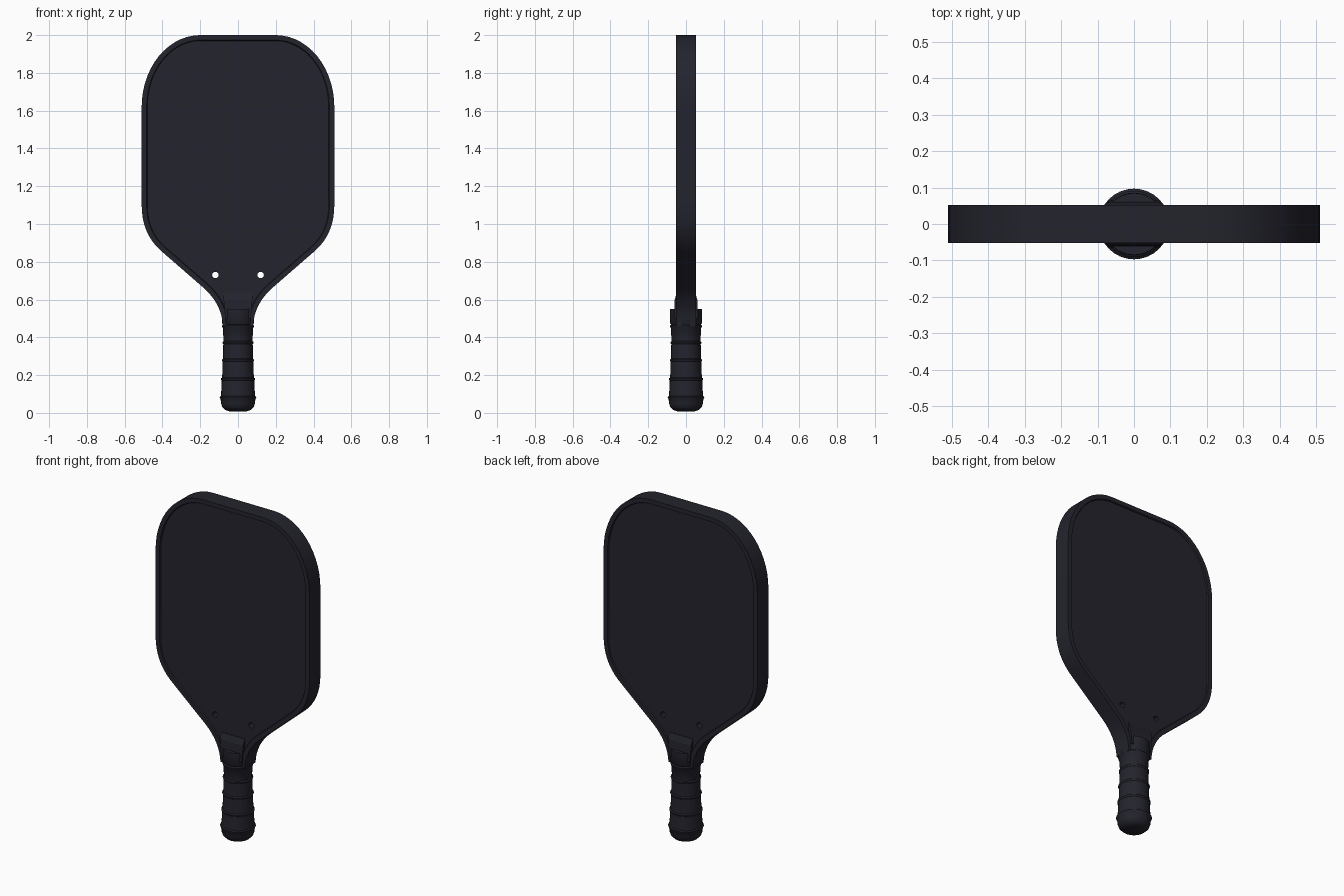
import bpy, bmesh, math

if "Cube" in bpy.data.objects:
    bpy.data.objects.remove(bpy.data.objects["Cube"])

mat = bpy.data.materials.new("dark navy")
mat.diffuse_color = (0.017, 0.017, 0.026, 1)
mat.use_nodes = True
mat.node_tree.nodes["Principled BSDF"].inputs["Base Color"].default_value = mat.diffuse_color


def finish(bm, name, angle=35):
    bmesh.ops.recalc_face_normals(bm, faces=bm.faces[:])
    me = bpy.data.meshes.new(name)
    bm.to_mesh(me)
    bm.free()
    me.materials.append(mat)
    ob = bpy.data.objects.new(name, me)
    bpy.context.collection.objects.link(ob)
    bpy.ops.object.select_all(action='DESELECT')
    ob.select_set(True)
    bpy.context.view_layer.objects.active = ob
    bpy.ops.object.shade_smooth_by_angle(angle=math.radians(angle))
    return ob


def bend(a, c, b, n=8):
    """Quadratic curve from a to b with control point c."""
    pts = []
    for i in range(n + 1):
        t = i / n
        pts.append(tuple((1 - t) ** 2 * p + 2 * t * (1 - t) * q + t * t * r
                         for p, q, r in zip(a, c, b)))
    return pts


# Paddle blade: half outline from top to neck, mirrored
half = [(0.2 + 0.31 * math.sin(a), 1.62 + 0.38 * math.cos(a))
        for a in [math.pi / 2 * i / 14 for i in range(15)]]
half += bend((0.51, 1.10), (0.51, 0.95), (0.41, 0.86))
half += bend((0.18, 0.66), (0.085, 0.575), (0.08, 0.46))
outline = half + [(-x, z) for x, z in reversed(half)]

T = 0.052
bm = bmesh.new()
front = bm.faces.new([bm.verts.new((x, -T, z)) for x, z in outline])
back = bm.faces.new([bm.verts.new((x, T, z)) for x, z in outline])
bm.verts.ensure_lookup_table()
n = len(outline)
for i in range(n):
    j = (i + 1) % n
    bm.faces.new([bm.verts[k] for k in (i, j, n + j, n + i)])
bmesh.ops.recalc_face_normals(bm, faces=bm.faces[:])
# Raised edge guard: hitting faces sit slightly below the rim
for f in (front, back):
    bmesh.ops.inset_individual(bm, faces=[f], thickness=0.026, use_even_offset=True)
    bmesh.ops.inset_individual(bm, faces=[f], thickness=0.004, depth=-0.007,
                               use_even_offset=True)
blade = finish(bm, "paddle_blade", 30)

# Two through holes above the neck
for side in (-1, 1):
    bpy.ops.mesh.primitive_cylinder_add(vertices=16, radius=0.017, depth=0.3,
                                        location=(side * 0.12, 0, 0.73),
                                        rotation=(math.pi / 2, 0, 0))
    cutter = bpy.context.object
    cutter.name = "hole_cutter"
    cutter.data.materials.append(mat)
    cutter.hide_render = True
    cutter.display_type = 'WIRE'
    mod = blade.modifiers.new("hole", 'BOOLEAN')
    mod.operation = 'DIFFERENCE'
    mod.solver = 'EXACT'
    mod.object = cutter

# Handle: lathed grip with wrap ridges and a rounded butt
profile = [(0, 0.006), (0.045, 0.008), (0.068, 0.015), (0.083, 0.03), (0.09, 0.05)]
for z, r in ((0.083, 0.092), (0.18, 0.086), (0.28, 0.081), (0.373, 0.078), (0.46, 0.081)):
    profile += [(r, z - 0.008), (r + 0.005, z - 0.002), (r + 0.005, z + 0.002), (r - 0.002, z + 0.007)]
profile += [(0.085, 0.475), (0.085, 0.55), (0, 0.55)]
bm = bmesh.new()
vs = [bm.verts.new((r, 0, z)) for r, z in profile]
es = [bm.edges.new(p) for p in zip(vs, vs[1:])]
bmesh.ops.spin(bm, geom=vs + es, cent=(0, 0, 0), axis=(0, 0, 1),
               angle=2 * math.pi, steps=32, use_duplicate=False)
bmesh.ops.remove_doubles(bm, verts=bm.verts[:], dist=0.0002)
finish(bm, "handle_grip", 40)

# Throat block between the handle and the blade
bm = bmesh.new()
rings = [[bm.verts.new((sx * w, sy * d, z)) for sx, sy in ((-1, -1), (1, -1), (1, 1), (-1, 1))]
         for w, d, z in ((0.068, 0.064, 0.5), (0.076, 0.06, 0.6), (0.079, 0.048, 0.637))]
for a, b in zip(rings, rings[1:]):
    for i in range(4):
        bm.faces.new([a[i], a[(i + 1) % 4], b[(i + 1) % 4], b[i]])
bm.faces.new(rings[0])
bm.faces.new(rings[-1])
finish(bm, "throat_block", 15)
